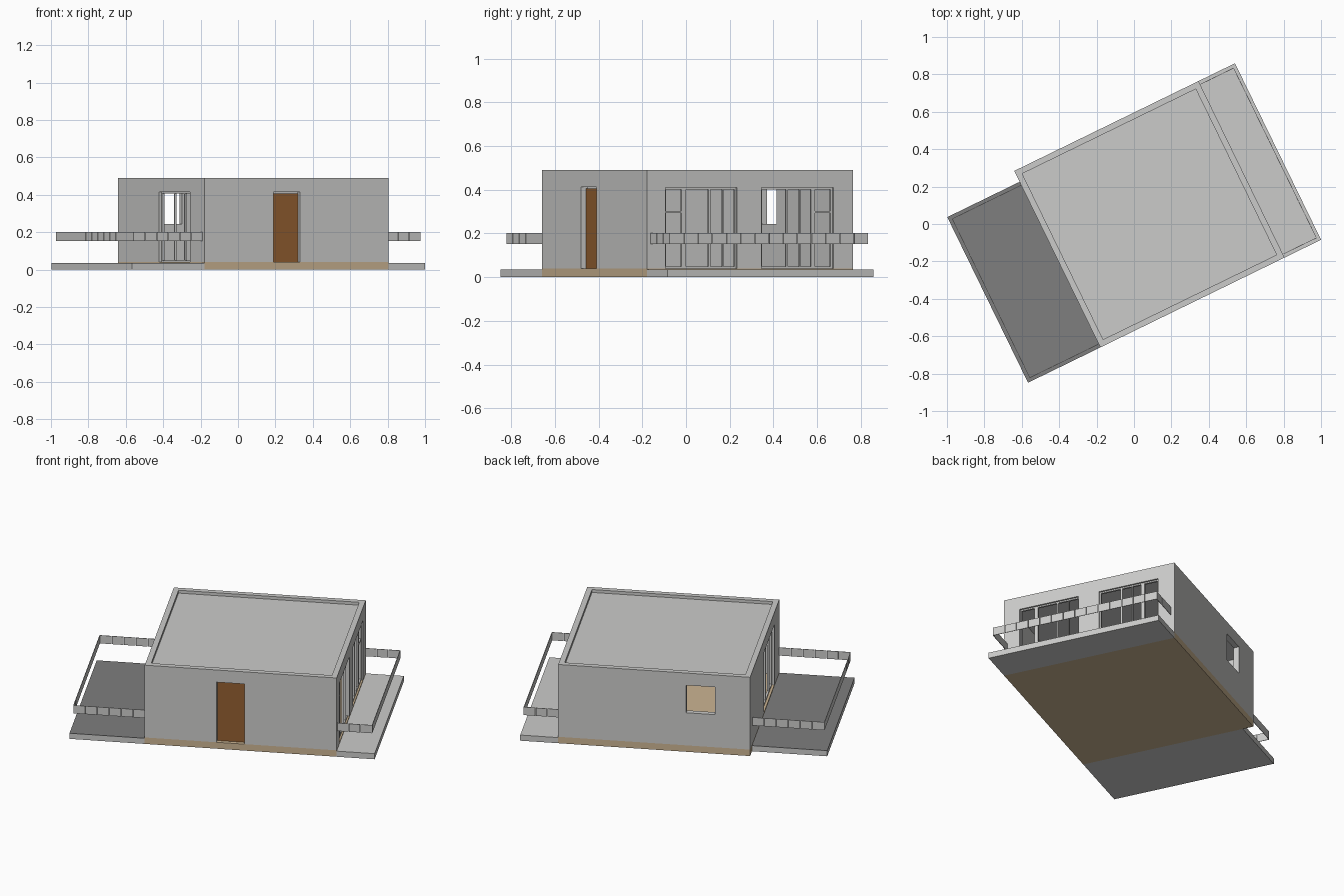
import bpy, bmesh, math

if "Cube" in bpy.data.objects:
    bpy.data.objects.remove(bpy.data.objects["Cube"])

ANGLE = math.radians(26)      # whole house is turned on the plot
CORNER = (-0.18, -0.66, 0)    # front left corner of the house
W, D, H = 1.096, 1.05, 0.49   # house size
T = 0.032                     # wall thickness
BASE = 0.04                   # floor height


def material(name, rgb):
    m = bpy.data.materials.new(name)
    m.diffuse_color = (*rgb, 1)
    m.use_nodes = True
    m.node_tree.nodes["Principled BSDF"].inputs["Base Color"].default_value = m.diffuse_color
    return m


GREY = material("light_grey", (0.60, 0.60, 0.59))
DARK = material("dark_grey", (0.21, 0.21, 0.21))
TAN = material("tan", (0.60, 0.46, 0.29))
BROWN = material("brown", (0.29, 0.115, 0.03))


def boxes(name, spans, mat):
    """One object made of boxes, each (x0, x1, y0, y1, z0, z1) in house space."""
    bm = bmesh.new()
    for x0, x1, y0, y1, z0, z1 in spans:
        for v in bmesh.ops.create_cube(bm, size=1)["verts"]:
            v.co = (x0 if v.co.x < 0 else x1,
                    y0 if v.co.y < 0 else y1,
                    z0 if v.co.z < 0 else z1)
    me = bpy.data.meshes.new(name)
    bm.to_mesh(me)
    bm.free()
    me.materials.append(mat)
    ob = bpy.data.objects.new(name, me)
    ob.location = CORNER
    ob.rotation_euler.z = ANGLE
    bpy.context.collection.objects.link(ob)
    return ob


def cut(target, name, span):
    cutter = boxes(name, [span], GREY)
    cutter.hide_render = True
    cutter.hide_viewport = False
    cutter.display_type = 'WIRE'
    mod = target.modifiers.new(name, 'BOOLEAN')
    mod.operation = 'DIFFERENCE'
    mod.solver = 'EXACT'
    mod.object = cutter


# floors
boxes("house_floor", [(0, W, 0, D, 0, BASE)], TAN)
boxes("terrace_slab", [(-0.43, 0, 0, 0.985, 0, 0.033)], GREY)
boxes("terrace_paving", [(-0.43, 0, 0, 0.985, 0.033, 0.035)], DARK)
boxes("balcony_slab", [(W, 1.313, 0, D, 0, 0.035)], GREY)

# hollow house body with sunken roof and openings
house = boxes("house_walls", [(0, W, 0, D, BASE, H)], GREY)
cut(house, "room_cutter", (T, W - T, T, D - T, 0.0, 0.445))
cut(house, "roof_cutter", (T, W - T, T, D - T, 0.472, 0.6))
cut(house, "door_cutter", (0.41, 0.57, -0.1, 0.1, 0.0, 0.414))
cut(house, "back_window_cutter", (0.20, 0.365, D - 0.1, D + 0.1, 0.243, 0.414))
cut(house, "terrace_door_cutter", (-0.1, 0.1, 0.175, 0.55, 0.0, 0.414))
cut(house, "balcony_door_cutter_1", (W - 0.1, W + 0.1, 0.095, 0.46, 0.0, 0.41))
cut(house, "balcony_door_cutter_2", (W - 0.1, W + 0.1, 0.585, 0.95, 0.0, 0.41))

# front door
boxes("front_door", [(0.412, 0.568, 0.024, 0.031, BASE, 0.406)], BROWN)


def frame(name, x, y0, y1, z1, posts, rails):
    """Open window frame in a side wall: border, posts (y, width), rails (y0, y1, z)."""
    b, x0, x1 = 0.008, x - 0.006, x + 0.006
    spans = [(x0, x1, y0, y0 + b, BASE, z1), (x0, x1, y1 - b, y1, BASE, z1),
             (x0, x1, y0 + b, y1 - b, z1 - b, z1),
             (x0, x1, y0 + b, y1 - b, BASE, BASE + b)]
    spans += [(x0, x1, y - w / 2, y + w / 2, BASE + b, z1 - b) for y, w in posts]
    spans += [(x0, x1, a, c, z - b / 2, z + b / 2) for a, c, z in rails]
    boxes(name, spans, GREY)


# glazing frames
frame("terrace_door_frame", 0.02, 0.175, 0.55, 0.414,
      [(0.27, 0.01), (0.395, 0.01)], [])
frame("balcony_door_frame_1", W - 0.016, 0.095, 0.46, 0.41,
      [(0.193, 0.022), (0.325, 0.01), (0.394, 0.005)], [(0.103, 0.182, 0.298)])
frame("balcony_door_frame_2", W - 0.016, 0.585, 0.95, 0.41,
      [(0.852, 0.022), (0.72, 0.01), (0.785, 0.005)], [(0.863, 0.942, 0.298)])


def railing(name, xin, xout, y0, y1):
    """Band of small plates around three sides of a deck."""
    spans, t, gap = [], 0.0015, 0.0015
    n = round(abs(xout - xin) / 0.072)
    step = (xout - xin) / n
    for y in (y0, y1):
        for i in range(n):
            a, b = sorted((xin + i * step, xin + (i + 1) * step))
            spans.append((a + gap, b - gap, y - t, y + t, 0.152, 0.202))
    n = round((y1 - y0) / 0.072)
    step = (y1 - y0) / n
    for i in range(n):
        a = y0 + i * step
        spans.append((xout - t, xout + t, a + gap, a + step - gap, 0.152, 0.202))
    boxes(name, spans, GREY)


railing("terrace_railing", 0, -0.41, 0.02, 0.965)
railing("balcony_railing", W, 1.295, 0.02, 1.03)
